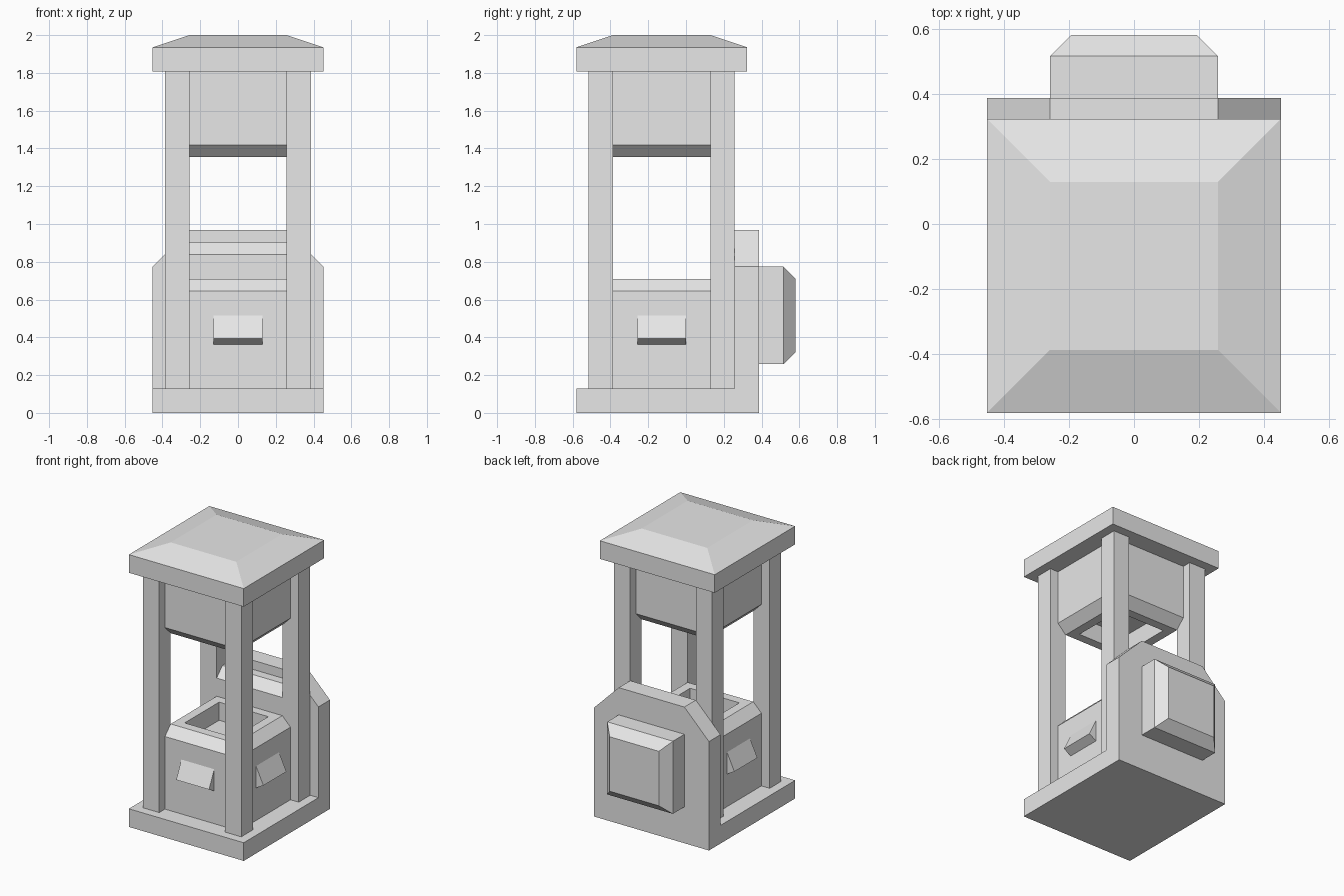
import bpy, bmesh
from mathutils import Matrix, Vector

cube = bpy.data.objects.get("Cube")
if cube:
    bpy.data.objects.remove(cube, do_unlink=True)

stone = bpy.data.materials.new("plain grey")
stone.use_nodes = True
stone.diffuse_color = (0.8, 0.8, 0.8, 1)
stone.node_tree.nodes["Principled BSDF"].inputs["Base Color"].default_value = (0.8, 0.8, 0.8, 1)

U = 2 / 31        # modelling grid step
CY = -2 * U       # centre line of the tower in y


def loft(name, rings):
    """Closed flat-sided solid through rings of points, capped at both ends."""
    bm = bmesh.new()
    loops = [[bm.verts.new(Vector(p) * U) for p in ring] for ring in rings]
    n = len(loops[0])
    for a, b in zip(loops, loops[1:]):
        for i in range(n):
            j = (i + 1) % n
            bm.faces.new((a[i], a[j], b[j], b[i]))
    bm.faces.new(loops[0])
    bm.faces.new(loops[-1])
    bmesh.ops.recalc_face_normals(bm, faces=bm.faces)
    mesh = bpy.data.meshes.new(name)
    bm.to_mesh(mesh)
    bm.free()
    mesh.materials.append(stone)
    obj = bpy.data.objects.new(name, mesh)
    bpy.context.collection.objects.link(obj)
    return obj


def rect(hx, hy, z):
    return [(-hx, -hy, z), (hx, -hy, z), (hx, hy, z), (-hx, hy, z)]


def tower_part(name, sections):
    """Stack of square sections (half width, height) on the tower axis."""
    obj = loft(name, [rect(h, h, z) for h, z in sections])
    obj.location.y = CY
    return obj


# Base slab and back slab with cut shoulders
base = loft("base", [rect(7, 6.5, 0), rect(7, 6.5, 2)])
base.location.y = -2.5 * U
shoulder = [(-7, 0), (7, 0), (7, 12), (4, 15), (-4, 15), (-7, 12)]
loft("back_slab", [[(x, y, z) for x, z in shoulder] for y in (4, 6)])

# Bevelled block on the back
block = [(4, 4, 6), (4, 4, 8), (3, 3, 9)]
loft("back_block", [[(x, y, z + 8) for x, _, z in rect(hx, 0, -hz)[:2]] +
                    [(x, y, z + 8) for x, _, z in rect(hx, 0, hz)[2:]]
                    for hx, hz, y in block])

# Four corner posts
for side, sx in (("right", -1), ("left", 1)):
    for end, sy in (("front", -1), ("back", 1)):
        post = loft(f"{end}_{side}_post", [rect(1, 1, 2), rect(1, 1, 28)])
        post.location = (sx * 5 * U, CY + sy * 5 * U, 0)

# Lower trough, upper hopper (both hollowed) and roof
tower_part("lower_trough", [(5, 2), (5, 10), (4, 11), (3, 11), (3, 9)])
tower_part("upper_hopper", [(5, 28), (5, 22), (4, 21), (3, 21), (3, 23)])
tower_part("roof", [(7, 28), (7, 30), (4, 31)])

# Stepped filler with a sloped lip between the back posts
filler = [(4, 2), (2, 2), (2, 13), (3, 14), (4, 14)]
loft("back_filler", [[(x, y, z) for y, z in filler] for x in (-4, 4)])

# Sloped spouts on the front and both sides of the trough
spout = [(-5, 8), (-5.9, 6.1), (-5, 5.6)]
for name, turn in (("front", 0), ("left", 1), ("right", -1)):
    obj = loft(f"{name}_spout", [[(x, y, z) for y, z in spout] for x in (-2, 2)])
    obj.data.transform(Matrix.Rotation(turn * 1.5707963, 4, "Z"))
    obj.location.y = CY
